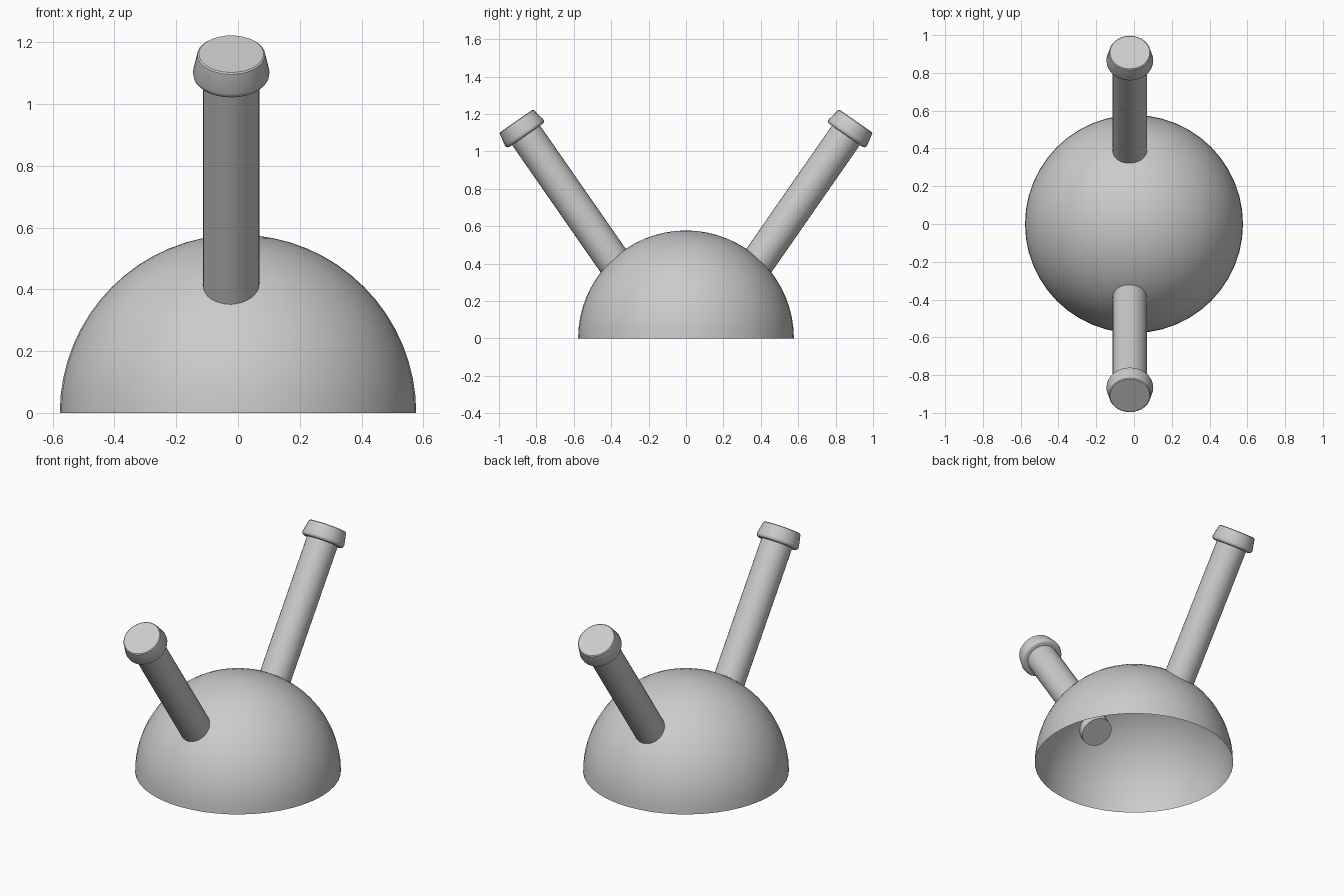
import bpy, bmesh, math
from mathutils import Vector, Matrix

if "Cube" in bpy.data.objects:
    bpy.data.objects.remove(bpy.data.objects["Cube"])

DOME_R = 0.577
STEM_X = -0.022
TILT = math.radians(34.8)
TIP = Vector((STEM_X, 0.908, 1.162))   # centre of the cap's top face


def lathe(name, profile, steps, matrix=Matrix()):
    """Spin an (r, z) profile about z, then place it with the matrix."""
    bm = bmesh.new()
    verts = [bm.verts.new((r, 0, z)) for r, z in profile]
    edges = [bm.edges.new(p) for p in zip(verts, verts[1:])]
    bmesh.ops.spin(bm, geom=verts + edges, cent=(0, 0, 0), axis=(0, 0, 1),
                   angle=math.tau, steps=steps, use_merge=True)
    bmesh.ops.remove_doubles(bm, verts=bm.verts, dist=1e-5)
    bmesh.ops.recalc_face_normals(bm, faces=bm.faces)
    bm.transform(matrix)
    mesh = bpy.data.meshes.new(name)
    bm.to_mesh(mesh)
    bm.free()
    obj = bpy.data.objects.new(name, mesh)
    bpy.context.collection.objects.link(obj)
    bpy.ops.object.select_all(action='DESELECT')
    bpy.context.view_layer.objects.active = obj
    obj.select_set(True)
    bpy.ops.object.shade_smooth_by_angle(angle=math.radians(35))
    return obj


# Hollow dome, open underneath
arc = [(DOME_R * math.cos(a), DOME_R * math.sin(a))
       for a in (math.pi / 2 * i / 16 for i in range(17))]
arc[-1] = (0, DOME_R)
lathe("dome", arc, 48)

# Stem and cap profiles, z measured along the stem down from the tip
stem = [(0, -0.958), (0.091, -0.958), (0.091, -0.03), (0, -0.03)]
cap = [(0, 0), (0.105, 0), (0.110, -0.004), (0.124, -0.072),
       (0.1225, -0.083), (0.117, -0.090), (0.108, -0.093), (0, -0.093)]

# One leaning stem with its cap at the back and one at the front
for side, sign in (("back", 1), ("front", -1)):
    place = (Matrix.Translation((TIP.x, sign * TIP.y, TIP.z))
             @ Matrix.Rotation(-sign * TILT, 4, 'X'))
    lathe(side + "_stem", stem, 32, place)
    lathe(side + "_cap", cap, 32, place)
